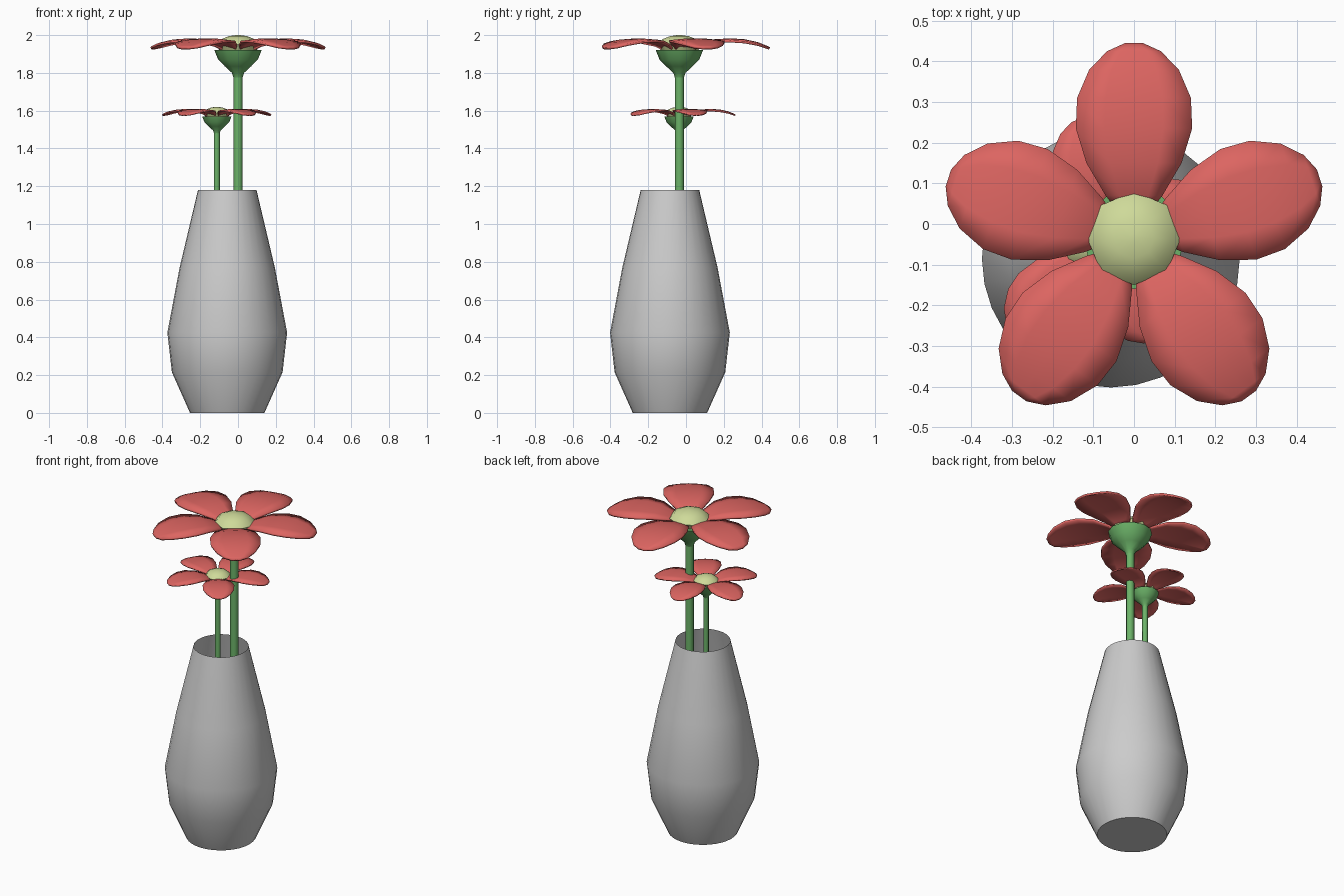
import bpy, math
from mathutils import Matrix, Vector

if "Cube" in bpy.data.objects:
    bpy.data.objects.remove(bpy.data.objects["Cube"])


def material(name, color):
    m = bpy.data.materials.new(name)
    m.diffuse_color = (*color, 1)
    m.use_nodes = True
    m.node_tree.nodes["Principled BSDF"].inputs["Base Color"].default_value = m.diffuse_color
    return m


RED = material("petal_red", (0.72, 0.13, 0.12))
GREEN = material("stem_green", (0.15, 0.45, 0.14))
CREAM = material("centre_cream", (0.62, 0.70, 0.32))


def make(name, verts, faces, mat=None, angle=60):
    me = bpy.data.meshes.new(name)
    me.from_pydata(verts, [], faces)
    ob = bpy.data.objects.new(name, me)
    bpy.context.collection.objects.link(ob)
    if mat:
        me.materials.append(mat)
    bpy.ops.object.select_all(action='DESELECT')
    ob.select_set(True)
    bpy.context.view_layer.objects.active = ob
    bpy.ops.object.shade_smooth_by_angle(angle=math.radians(angle))
    return ob


def lathe(name, profile, sides, centre, mat=None, bottom=False, top=False):
    """Revolve (radius, z) points, listed from bottom to top."""
    cx, cy = centre
    verts = [(cx + r * math.cos(2 * math.pi * k / sides),
              cy + r * math.sin(2 * math.pi * k / sides), z)
             for r, z in profile for k in range(sides)]
    faces = []
    for i in range(len(profile) - 1):
        for k in range(sides):
            n = (k + 1) % sides
            a, b = i * sides, (i + 1) * sides
            faces.append((a + k, a + n, b + n, b + k))
    if bottom:
        faces.append(tuple(reversed(range(sides))))
    if top:
        s = (len(profile) - 1) * sides
        faces.append(tuple(range(s, s + sides)))
    return make(name, verts, faces, mat)


# petal stations: distance from flower axis, half width, height below flower top
PETAL = [(0.06, 0.035, -0.075), (0.105, 0.07, -0.045), (0.185, 0.117, -0.022),
         (0.27, 0.143, -0.017), (0.345, 0.14, -0.022), (0.415, 0.11, -0.037),
         (0.46, 0.066, -0.055), (0.48, 0.022, -0.064)]


def petal(name, centre, top, s, angle):
    cols = (-1, -0.5, 0, 0.5, 1)
    rot = Matrix.Rotation(angle, 3, 'Z')
    origin = Vector((centre[0], centre[1], top))
    verts = [origin + rot @ Vector((u, w * c, z - 0.010 * c * c * w / 0.143)) * s
             for u, w, z in PETAL for c in cols]
    faces = []
    for i in range(len(PETAL) - 1):
        for j in range(4):
            a = i * 5 + j
            faces.append((a, a + 5, a + 6, a + 1))
    ob = make(name, verts, faces, RED)
    sol = ob.modifiers.new("thickness", 'SOLIDIFY')
    sol.thickness = 0.012 * s
    sol.offset = -1


def flower(label, centre, top, s, stem_r):
    # stem
    lathe(label + "_stem", [(stem_r, 0.1), (stem_r, top - 0.20 * s)], 8,
          centre, GREEN, bottom=True)
    # cup under the petals
    cup = [(0.024, -0.225), (0.032, -0.20), (0.07, -0.165),
           (0.105, -0.13), (0.125, -0.08)]
    lathe(label + "_cup", [(r * s, top + z * s) for r, z in cup], 12,
          centre, GREEN, top=True)
    # domed centre
    dome = [(0.10, -0.08), (0.115, -0.05), (0.09, -0.022), (0.05, -0.006), (0.012, 0)]
    lathe(label + "_centre", [(r * s, top + z * s) for r, z in dome], 8,
          centre, CREAM, top=True)
    # five petals
    for k in range(5):
        petal(f"{label}_petal_{k + 1}", centre, top, s,
              math.radians(90 + 72 * k))


# vase: open at the top, closed at the bottom
lathe("vase", [(0.197, 0), (0.293, 0.215), (0.317, 0.425), (0.252, 0.77),
               (0.155, 1.18)], 32, (-0.057, -0.085), bottom=True)

flower("tall_flower", (0, -0.035), 2.0, 1.0, 0.024)
flower("short_flower", (-0.112, -0.037), 1.62, 0.625, 0.016)
